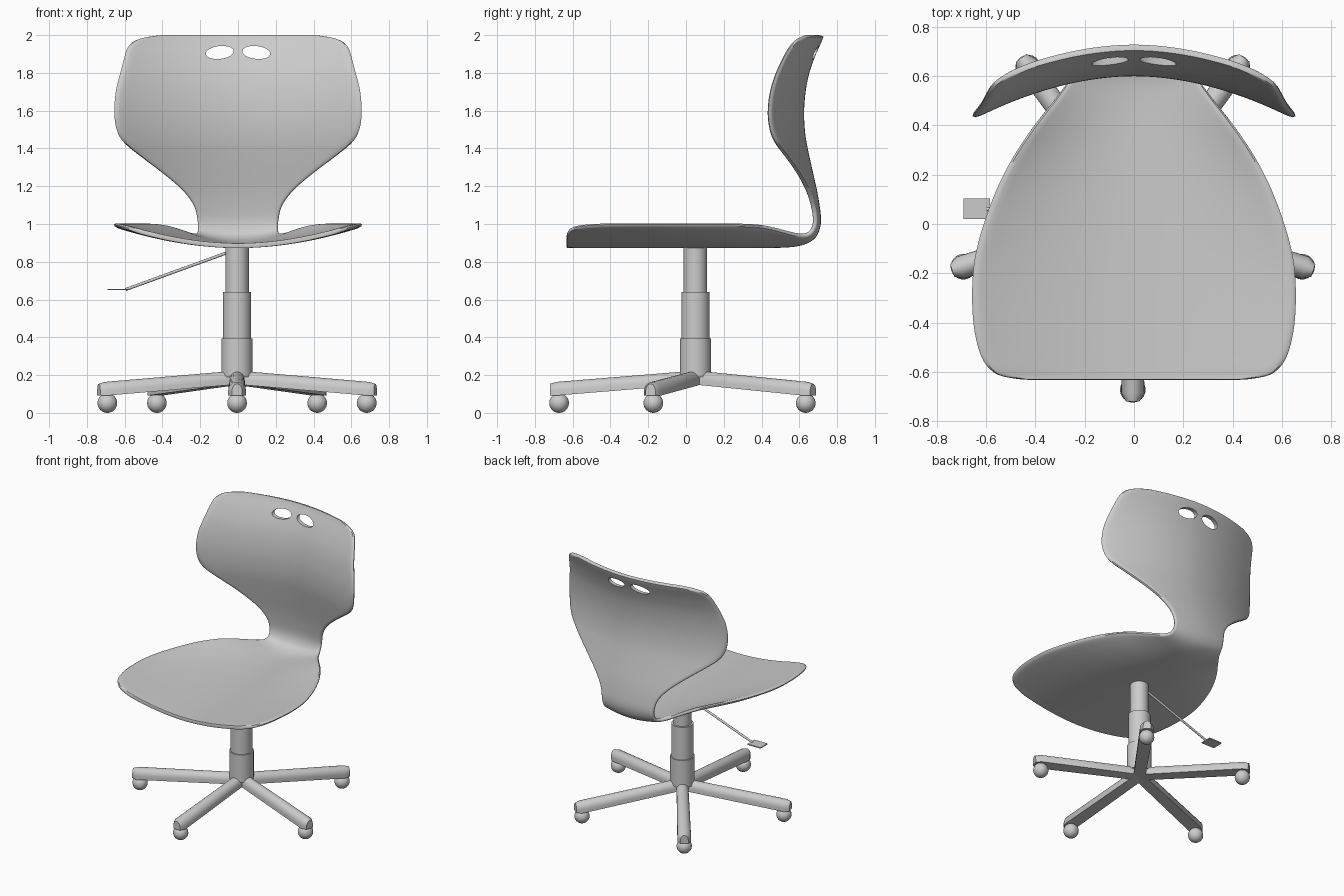
import bpy, bmesh, math
from mathutils import Vector, Matrix

if "Cube" in bpy.data.objects:
    bpy.data.objects.remove(bpy.data.objects["Cube"])

CX, CY = -0.005, 0.05      # axis of the pedestal


def add_object(name, bm, angle=35):
    bmesh.ops.recalc_face_normals(bm, faces=bm.faces)
    me = bpy.data.meshes.new(name)
    bm.to_mesh(me)
    bm.free()
    ob = bpy.data.objects.new(name, me)
    bpy.context.collection.objects.link(ob)
    bpy.ops.object.select_all(action='DESELECT')
    ob.select_set(True)
    bpy.context.view_layer.objects.active = ob
    if angle:
        bpy.ops.object.shade_smooth_by_angle(angle=math.radians(angle))
    return ob


def rod(name, a, b, r, seg=32):
    a, b = Vector(a), Vector(b)
    d = b - a
    bm = bmesh.new()
    m = Matrix.Translation((a + b) / 2) @ d.to_track_quat('Z', 'Y').to_matrix().to_4x4()
    bmesh.ops.create_cone(bm, cap_ends=True, segments=seg, radius1=r, radius2=r,
                          depth=d.length, matrix=m)
    return add_object(name, bm)


def spline(rows, steps):
    out = []
    for i in range(len(rows) - 1):
        p = [rows[max(0, min(len(rows) - 1, i + k))] for k in (-1, 0, 1, 2)]
        for s in range(steps):
            t = s / steps
            out.append([0.5 * (2 * b + (c - a) * t + (2 * a - 5 * b + 4 * c - d) * t * t
                               + (3 * b - a - 3 * c + d) * t ** 3) for a, b, c, d in zip(*p)])
    return out + [list(rows[-1])]


# Shell: seat rows (y, z, half width, edge lift, lift direction), running into the back
rows = [
    (-0.632, 0.885, 0.44, 0.056, 0), (-0.617, 0.885, 0.54, 0.081, 0),
    (-0.585, 0.885, 0.59, 0.097, 0), (-0.53, 0.885, 0.625, 0.106, 0),
    (-0.43, 0.885, 0.65, 0.112, 0), (-0.30, 0.885, 0.659, 0.113, 0),
    (-0.15, 0.885, 0.65, 0.113, 0), (0.0, 0.885, 0.612, 0.112, 0),
    (0.15, 0.885, 0.555, 0.112, 0), (0.28, 0.885, 0.487, 0.112, 0),
    (0.40, 0.885, 0.405, 0.105, 0), (0.50, 0.887, 0.325, 0.08, 0),
    (0.58, 0.893, 0.265, 0.052, 0), (0.637, 0.909, 0.23, 0.033, 20),
    (0.677, 0.937, 0.215, 0.025, 45), (0.697, 0.98, 0.213, 0.02, 70)]
# Back rows (y, z, half width); the sides sweep forward
for y, z, w in [(0.702, 1.03, 0.216), (0.694, 1.10, 0.235), (0.68, 1.18, 0.295),
                (0.66, 1.27, 0.40), (0.64, 1.36, 0.52), (0.624, 1.44, 0.615),
                (0.615, 1.52, 0.65), (0.613, 1.61, 0.657), (0.622, 1.71, 0.648),
                (0.64, 1.80, 0.625), (0.667, 1.88, 0.604), (0.688, 1.93, 0.588),
                (0.704, 1.965, 0.557), (0.712, 1.985, 0.50), (0.716, 1.997, 0.41)]:
    rows.append((y, z, w, 0.41 * w * w, 90))

bm = bmesh.new()
COLS = 24
grid = []
for y, z, w, lift, ang in spline(rows, 3):
    a = math.radians(ang)
    line = []
    for j in range(COLS + 1):
        t = 2 * j / COLS - 1
        e = lift * abs(t) ** 1.9
        line.append(bm.verts.new((w * t, y - e * math.sin(a), z + e * math.cos(a))))
    grid.append(line)
for r0, r1 in zip(grid, grid[1:]):
    for j in range(COLS):
        bm.faces.new((r0[j], r0[j + 1], r1[j + 1], r1[j]))
shell = add_object("seat_and_back_shell", bm, 0)
sol = shell.modifiers.new("thickness", 'SOLIDIFY')
sol.thickness, sol.offset = 0.026, 0
shell.modifiers.new("smooth", 'SUBSURF').levels = 1
shell.modifiers["smooth"].render_levels = 1

# Two hand holes in the back
cutters = []
for s in (-1, 1):
    bm = bmesh.new()
    m = (Matrix.Translation((s * 0.097, 0.68, 1.908)) @ Matrix.Rotation(s * math.radians(6), 4, 'Y')
         @ Matrix.Rotation(math.pi / 2, 4, 'X') @ Matrix.Diagonal((0.074, 0.034, 1, 1)))
    bmesh.ops.create_cone(bm, cap_ends=True, segments=40, radius1=1, radius2=1, depth=0.3, matrix=m)
    c = add_object("hand_hole_cutter", bm, 0)
    c.hide_render = True
    cutters.append(c)
    b = shell.modifiers.new("hole", 'BOOLEAN')
    b.object, b.operation, b.solver = c, 'DIFFERENCE', 'EXACT'
bpy.ops.object.select_all(action='DESELECT')
shell.select_set(True)
bpy.context.view_layer.objects.active = shell
for name in [m.name for m in shell.modifiers]:
    bpy.ops.object.modifier_apply(modifier=name)
for c in cutters:
    bpy.data.objects.remove(c)
bpy.ops.object.shade_smooth_by_angle(angle=math.radians(45))

# Telescopic pedestal
for name, z0, z1, r in (("hub", 0.19, 0.395, 0.083), ("middle_column", 0.39, 0.64, 0.075),
                        ("upper_column", 0.63, 0.885, 0.062)):
    rod(name, (CX, CY, z0), (CX, CY, z1), r, 40)

# Five arched legs with ball casters
for i in range(5):
    a = math.radians(-90 + 72 * i)
    place = Matrix.Translation((CX, CY, 0)) @ Matrix.Rotation(a, 4, 'Z')
    bm = bmesh.new()
    rings = []
    for r, w, z, h in ((0, 0.04, 0.152, 0.072), (0.735, 0.047, 0.092, 0.072),
                       (0.77, 0.027, 0.092, 0.062)):
        pts = [(-w, 0)] + [(-w * math.cos(math.pi * k / 12),
                            h * (0.35 + 0.65 * math.sin(math.pi * k / 12))) for k in range(13)] + [(w, 0)]
        rings.append([bm.verts.new(place @ Vector((r, u, z + v))) for u, v in pts])
    n = len(rings[0])
    for p, q in zip(rings, rings[1:]):
        for k in range(n):
            bm.faces.new((p[k], p[(k + 1) % n], q[(k + 1) % n], q[k]))
    bm.faces.new(rings[0])
    bm.faces.new(rings[-1])
    add_object(f"leg_{i + 1}", bm)

    bm = bmesh.new()
    bmesh.ops.create_uvsphere(bm, u_segments=24, v_segments=16, radius=0.052,
                              matrix=place @ Matrix.Translation((0.722, 0, 0.052)))
    add_object(f"caster_{i + 1}", bm, 60)

# Height lever with a flat paddle
rod("lever_rod", (-0.03, 0.06, 0.858), (-0.595, 0.06, 0.653), 0.008, 12)
bm = bmesh.new()
bmesh.ops.create_cube(bm, size=1, matrix=Matrix.Translation((-0.637, 0.062, 0.653))
                      @ Matrix.Diagonal((0.108, 0.084, 0.007, 1)))
add_object("lever_paddle", bm)
